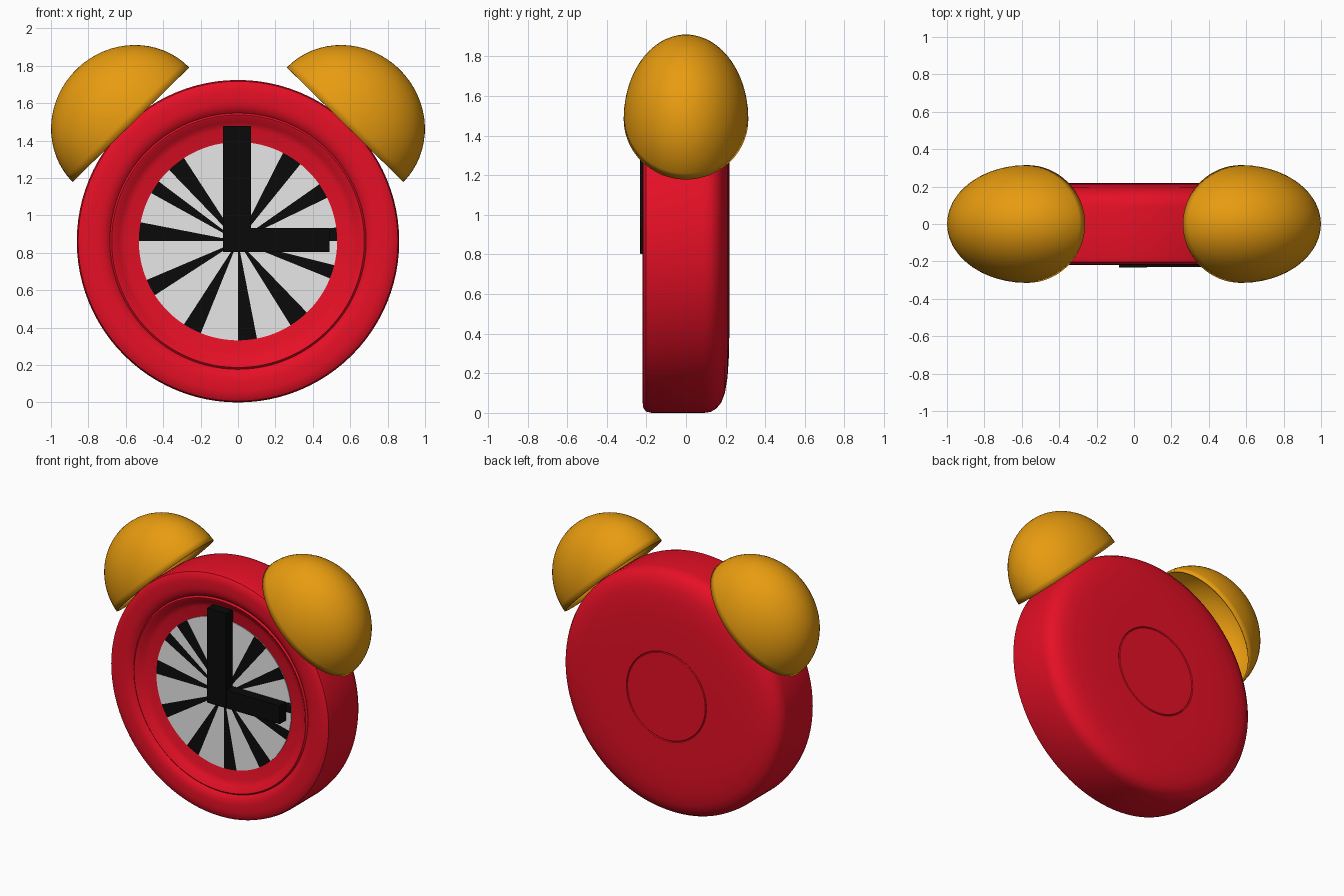
import bpy, bmesh, math
from mathutils import Matrix

if "Cube" in bpy.data.objects:
    bpy.data.objects.remove(bpy.data.objects["Cube"])

ZC = 0.862  # height of the clock axis


def material(name, rgb):
    m = bpy.data.materials.new(name)
    m.diffuse_color = (*rgb, 1)
    m.use_nodes = True
    m.node_tree.nodes["Principled BSDF"].inputs["Base Color"].default_value = m.diffuse_color
    return m


RED = material("red", (0.79, 0.005, 0.019))
ORANGE = material("orange", (0.80, 0.33, 0.005))
GREY = material("light_grey", (0.80, 0.80, 0.80))
BLACK = material("black", (0.003, 0.003, 0.003))


def make_object(name, bm, mats, smooth=None):
    bmesh.ops.recalc_face_normals(bm, faces=bm.faces)
    me = bpy.data.meshes.new(name)
    bm.to_mesh(me)
    bm.free()
    for m in mats:
        me.materials.append(m)
    ob = bpy.data.objects.new(name, me)
    bpy.context.collection.objects.link(ob)
    if smooth:
        bpy.ops.object.select_all(action='DESELECT')
        ob.select_set(True)
        bpy.context.view_layer.objects.active = ob
        bpy.ops.object.shade_smooth_by_angle(angle=math.radians(smooth))
    return ob


def lathe(name, profile, mat, steps=96):
    """Spin (radius, y) points about the clock axis."""
    bm = bmesh.new()
    rings = []
    for r, y in profile:
        n = 1 if r == 0 else steps
        rings.append([bm.verts.new((r * math.cos(2 * math.pi * i / steps), y,
                                    ZC + r * math.sin(2 * math.pi * i / steps)))
                      for i in range(n)])
    for a, b in zip(rings, rings[1:]):
        for i in range(steps):
            j = (i + 1) % steps
            if len(a) == 1:
                bm.faces.new((a[0], b[i], b[j]))
            elif len(b) == 1:
                bm.faces.new((a[i], a[j], b[0]))
            else:
                bm.faces.new((a[i], a[j], b[j], b[i]))
    return make_object(name, bm, [mat], 35)


def box(name, x0, x1, y0, y1, z0, z1, mat):
    bm = bmesh.new()
    bmesh.ops.create_cube(bm, size=1)
    bmesh.ops.scale(bm, vec=(x1 - x0, y1 - y0, z1 - z0), verts=bm.verts)
    bmesh.ops.translate(bm, vec=((x0 + x1) / 2, (y0 + y1) / 2, (z0 + z1) / 2), verts=bm.verts)
    return make_object(name, bm, [mat])


# Case: recessed face, narrow groove, rim, rounded back with a shallow round seam
lathe("case", [
    (0, -0.155), (0.60, -0.155), (0.635, -0.172), (0.665, -0.20), (0.675, -0.203),
    (0.685, -0.193), (0.695, -0.203), (0.72, -0.216), (0.75, -0.22), (0.80, -0.22),
    (0.835, -0.216), (0.855, -0.203), (0.862, -0.175),
    (0.862, 0.09), (0.857, 0.125), (0.84, 0.153), (0.81, 0.178), (0.76, 0.197),
    (0.68, 0.21), (0.57, 0.217), (0.45, 0.219), (0.315, 0.22),
    (0.31, 0.215), (0.305, 0.22), (0, 0.22)], RED)

# Dial: thin disc, black wedges chosen by angle
WEDGES = [(0, 8), (26, 35), (51, 63), (85, 95), (123, 134), (143, 151),
          (169, 180), (203, 213), (237, 248), (270, 281), (302, 314), (338, 346)]
bm = bmesh.new()
centre = bm.verts.new((0, -0.16, ZC))
front, back = [], []
for i in range(360):
    a = math.radians(i)
    x, z = 0.53 * math.cos(a), ZC + 0.53 * math.sin(a)
    front.append(bm.verts.new((x, -0.16, z)))
    back.append(bm.verts.new((x, -0.154, z)))
for i in range(360):
    j = (i + 1) % 360
    f = bm.faces.new((centre, front[i], front[j]))
    f.material_index = int(any(lo <= i < hi for lo, hi in WEDGES))
    bm.faces.new((front[i], back[i], back[j], front[j]))
make_object("dial", bm, [GREY, BLACK])

# Hands
box("minute_hand", -0.08, 0.07, -0.233, -0.157, 0.805, 1.477, BLACK)
box("hour_hand", -0.07, 0.49, -0.231, -0.157, 0.803, 0.932, BLACK)

# Bells: hollow half ellipsoids tilted outwards
for side, name in ((1, "right_bell"), (-1, "left_bell")):
    bm = bmesh.new()
    bmesh.ops.create_uvsphere(bm, u_segments=64, v_segments=32, radius=1)
    bmesh.ops.delete(bm, geom=[v for v in bm.verts if v.co.z < -0.01], context='VERTS')
    bmesh.ops.scale(bm, vec=(0.437, 0.315, 0.415), verts=bm.verts)
    bm.transform(Matrix.Translation((side * 0.573, 0, 1.485))
                 @ Matrix.Rotation(side * math.radians(44.5), 4, 'Y'))
    bell = make_object(name, bm, [ORANGE], 40)
    shell = bell.modifiers.new("shell", 'SOLIDIFY')
    shell.thickness = 0.012
    shell.offset = -1
